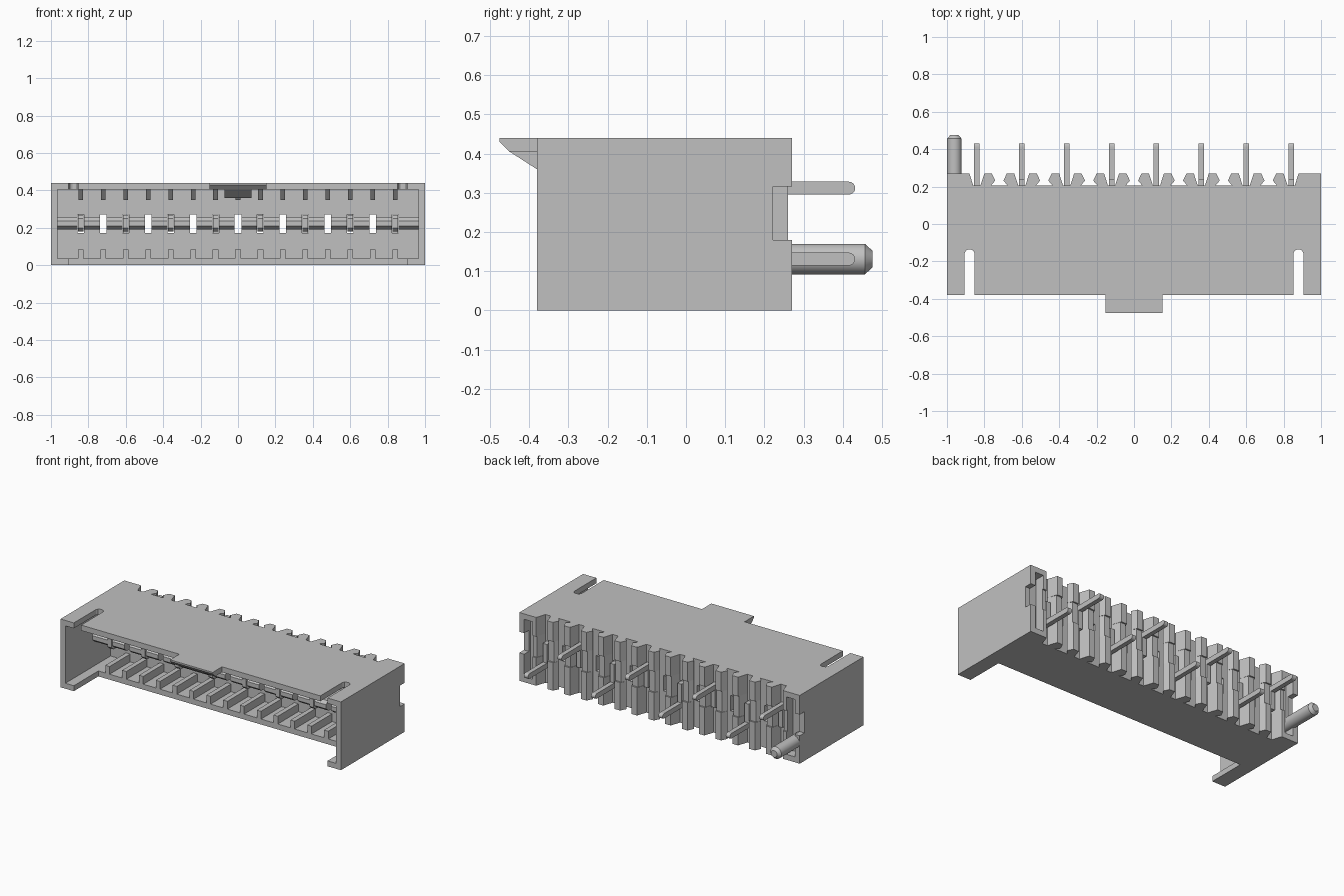
import bpy, bmesh, math

cube = bpy.data.objects.get("Cube")
if cube:
    bpy.data.objects.remove(cube, do_unlink=True)

grey = bpy.data.materials.new("light_grey")
grey.use_nodes = True
COLOUR = (0.53, 0.53, 0.53, 1)
grey.diffuse_color = COLOUR
grey.node_tree.nodes["Principled BSDF"].inputs["Base Color"].default_value = COLOUR


def build(name, prisms):
    """One object from prisms (axis, outline, start, end).
    Outlines are (x, y) along z, (y, z) along x, (x, z) along y."""
    bm = bmesh.new()
    place = {"z": lambda p, t: (p[0], p[1], t),
             "x": lambda p, t: (t, p[0], p[1]),
             "y": lambda p, t: (p[0], t, p[1])}
    for axis, pts, a, b in prisms:
        lo = [bm.verts.new(place[axis](p, a)) for p in pts]
        hi = [bm.verts.new(place[axis](p, b)) for p in pts]
        bm.faces.new(lo)
        bm.faces.new(hi)
        for i in range(len(pts)):
            j = (i + 1) % len(pts)
            bm.faces.new((lo[i], lo[j], hi[j], hi[i]))
    bmesh.ops.recalc_face_normals(bm, faces=bm.faces)
    mesh = bpy.data.meshes.new(name)
    bm.to_mesh(mesh)
    bm.free()
    mesh.materials.append(grey)
    obj = bpy.data.objects.new(name, mesh)
    bpy.context.collection.objects.link(obj)
    return obj


def rect(a0, a1, b0, b1):
    return [(a0, b0), (a1, b0), (a1, b1), (a0, b1)]


def mirror(pts):
    return [(-x, y) for x, y in reversed(pts)]


PITCH, COUNT = 0.12, 15
XS = [PITCH * (i - 7) for i in range(COUNT)]
INNER, TOP, FLOOR, ROOF = 0.965, 0.44, 0.035, 0.405
FRONT, BACK, VALLEY = -0.38, 0.27, 0.205
SLOT = 0.0175                     # half width of a contact slot


def groove_side(i, y):
    """Right-hand flank of the groove at slot i, from valley to peak."""
    if i % 2 == 0:                # flared groove around a contact
        return [(0.019, VALLEY), (0.04, y)]
    return [(0.045, VALLEY), (0.022, 0.232), (0.04, y)]


# Scalloped back edge shared by floor and roof, running from -x to +x
back_edge = []
for i, x in enumerate(XS):
    flank = groove_side(i, BACK)
    back_edge += [(x - d, y) for d, y in reversed(flank)]
    back_edge += [(x + d, y) for d, y in flank]
back_edge = [(-INNER, BACK)] + back_edge + [(INNER, BACK)]

# Roof with two round-ended slots open to the front
slot = [(0.853, FRONT), (0.853, -0.155), (0.86, -0.142), (0.872, -0.136),
        (0.886, -0.136), (0.898, -0.142), (0.905, -0.155), (0.905, FRONT)]
roof_front = [(INNER, FRONT)] + slot[::-1] + [(-x, y) for x, y in slot] + [(-INNER, FRONT)]
build("roof", [("z", back_edge + roof_front, ROOF, TOP)])

# Floor, cut back between two front feet
foot = [(INNER, FRONT), (0.905, FRONT), (0.905, -0.13)]
build("floor", [("z", back_edge + foot + mirror(foot), 0, FLOOR)])

# End walls with a notch in the back edge
side = [(FRONT, 0), (BACK, 0), (BACK, 0.18), (0.222, 0.18),
        (0.222, 0.316), (BACK, 0.316), (BACK, TOP), (FRONT, TOP)]
build("end_walls", [("x", side, s * INNER, s) for s in (-1, 1)])

# Back wall and central tongue, broken by the contact slots
edges = [-INNER] + [v for x in XS for v in (x - SLOT, x + SLOT)] + [INNER]
gaps = list(zip(edges[0::2], edges[1::2]))
wall = [("x", rect(0.08, VALLEY, FLOOR, 0.172), -INNER, INNER),
        ("x", rect(0.08, VALLEY, 0.272, ROOF), -INNER, INNER)]
wall += [("x", rect(0.08, VALLEY, 0.172, 0.272), a, b) for a, b in gaps]
build("back_wall", wall)
tongue = [(-0.08, 0.19), (0.08, 0.19), (0.08, 0.255), (-0.085, 0.255),
          (-0.105, 0.237), (-0.105, 0.21)]
build("tongue", [("x", tongue, a, b) for a, b in gaps])

# Vertical ribs on the back, slightly lower across the middle
ribs = []
for z0, z1, y in ((FLOOR, 0.18, BACK), (0.18, 0.316, 0.26), (0.316, ROOF, BACK)):
    for i in range(COUNT - 1):
        left = [(XS[i] + d, v) for d, v in groove_side(i, y)]
        right = [(XS[i + 1] - d, v) for d, v in reversed(groove_side(i + 1, y))]
        ribs.append(("z", left + right, z0, z1))
    end = [(0.859, VALLEY), (0.88, y), (0.905, y), (0.905, VALLEY)]
    ribs += [("z", end, z0, z1), ("z", mirror(end), z0, z1)]
build("back_ribs", ribs)

# Guide ribs inside: square on the floor, wedge-shaped under the roof
build("floor_ribs", [("x", rect(-0.13, 0.08, FLOOR, 0.085), x - 0.015, x + 0.015)
                     for x in XS])
wedge = [(-0.13, ROOF), (-0.08, 0.35), (0.08, 0.35), (0.08, ROOF)]
build("roof_ribs", [("x", wedge, x - 0.0125, x + 0.0125) for x in XS])

# Latch lip on the front edge of the roof
lip = [(FRONT, TOP), (-0.475, TOP), (-0.475, 0.43), (-0.45, ROOF), (FRONT, ROOF)]
gusset = [(-0.45, ROOF), (FRONT, 0.36), (-0.27, 0.36), (-0.22, ROOF)]
build("latch_lip", [("x", lip, -0.152, 0.152), ("x", gusset, -0.072, 0.072)])

# Contacts: blade in the tongue, riser behind the wall, round-ended tail
contacts = []
for n, x in enumerate(XS[::2]):
    zc = 0.312 if n % 2 == 0 else 0.131
    r = 0.0165
    tail = [(0.207, zc - r), (0.207, zc + r)]
    tail += [(0.415 + r * math.sin(math.pi * k / 8), zc + r * math.cos(math.pi * k / 8))
             for k in range(9)]
    low, high = (0.18, zc) if zc > 0.2 else (zc, 0.268)
    blade = [(-0.09, 0.18), (0.238, 0.18), (0.238, 0.268), (-0.09, 0.268), (-0.11, 0.25),
             (-0.11, 0.198)]
    for part in (blade, rect(0.207, 0.238, low, high), tail):
        contacts.append(("x", part, x - 0.0145, x + 0.0145))
build("contacts", contacts)


# Locating peg with a chamfered tip
def disc(r):
    return [(-0.9605 + r * math.cos(math.tau * k / 32), 0.131 + r * math.sin(math.tau * k / 32))
            for k in range(32)]


peg = build("locating_peg", [("y", disc(0.039), 0.2, 0.475)])
for v in peg.data.vertices:
    if v.co.y > 0.4:              # shrink the end ring to make the tip
        v.co.x = -0.9605 + (v.co.x + 0.9605) * 0.56
        v.co.z = 0.131 + (v.co.z - 0.131) * 0.56
bm = bmesh.new()
bm.from_mesh(peg.data)
tip = [v for v in bm.verts if v.co.y > 0.4]
cap = [f for f in bm.faces if all(v in tip for v in f.verts)]
new = bmesh.ops.extrude_face_region(bm, geom=cap)
bmesh.ops.delete(bm, geom=cap, context="FACES_ONLY")
for v in tip:                     # old ring becomes the shoulder of the chamfer
    v.co = (-0.9605 + (v.co.x + 0.9605) / 0.56, 0.456, 0.131 + (v.co.z - 0.131) / 0.56)
bmesh.ops.recalc_face_normals(bm, faces=bm.faces)
bm.to_mesh(peg.data)
bm.free()
bpy.context.view_layer.objects.active = peg
peg.select_set(True)
bpy.ops.object.shade_smooth_by_angle(angle=math.radians(30))
